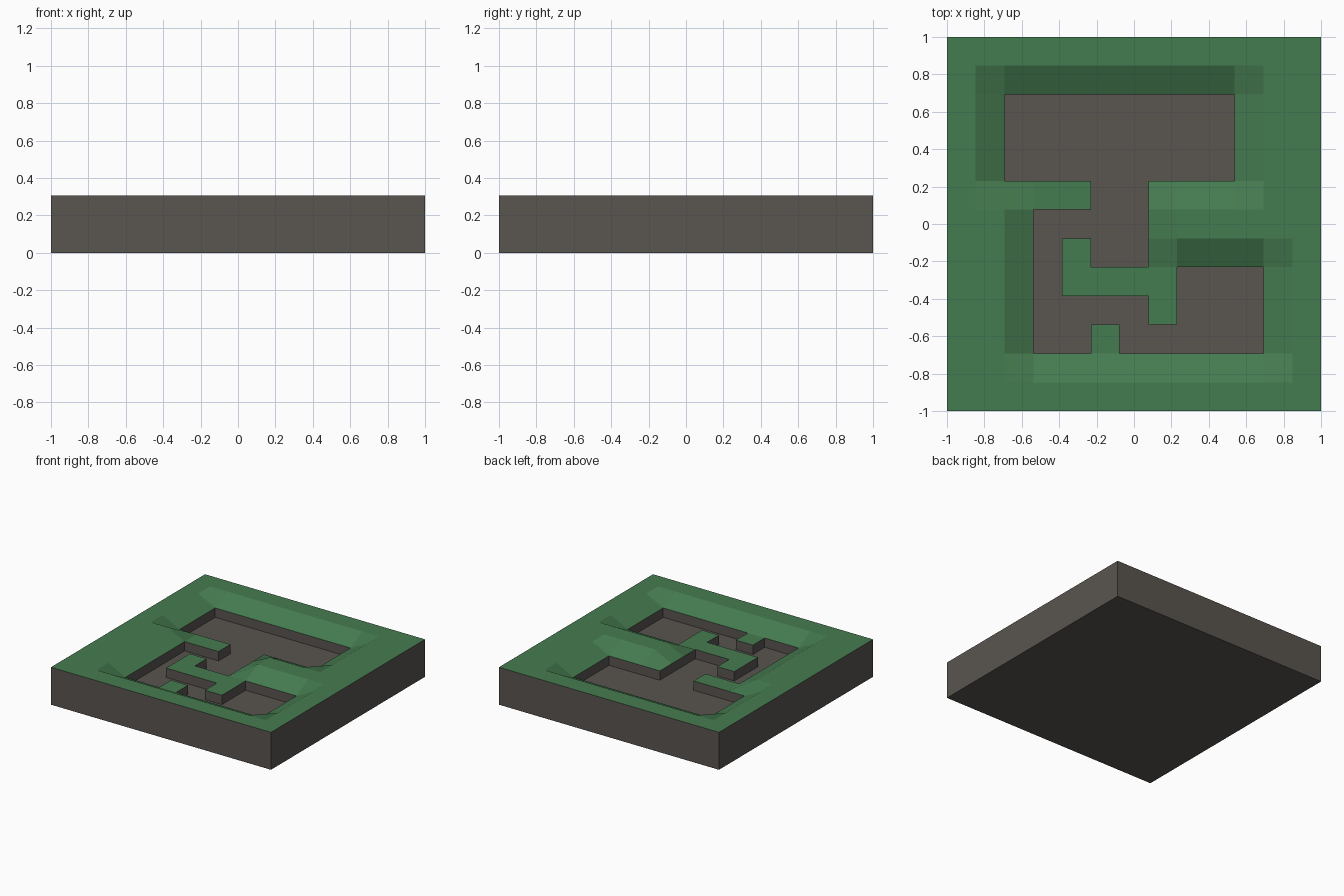
import bpy, bmesh

if "Cube" in bpy.data.objects:
    bpy.data.objects.remove(bpy.data.objects["Cube"])

N = 13                  # cells per side
C = 2 / N               # cell size
TOP, RIM, BED = 2 * C, 1.5 * C, C

# Sunken areas as cell rectangles: x0, x1, y0, y1
POOLS = [
    (2, 10, 8, 11),     # upper pool
    (5, 7, 5, 8),       # stem below the upper pool
    (3, 7, 6, 7),       # link to the left channel
    (3, 4, 2, 7),       # left channel
    (3, 7, 3, 4),       # lower channel
    (3, 5, 2, 3),
    (6, 11, 2, 3),
    (8, 11, 2, 5),      # right pool
]
sunken = {(i, j) for x0, x1, y0, y1 in POOLS
          for i in range(x0, x1) for j in range(y0, y1)}


def corners(i, j):
    return [(i, j), (i + 1, j), (i + 1, j + 1), (i, j + 1)]


bank = {p for cell in sunken for p in corners(*cell)}


def material(name, color):
    m = bpy.data.materials.new(name)
    m.diffuse_color = (*color, 1)
    m.use_nodes = True
    m.node_tree.nodes["Principled BSDF"].inputs["Base Color"].default_value = m.diffuse_color
    return m


bm = bmesh.new()


def add_cells(cells, height, mat):
    verts = {}
    for cell in cells:
        quad = []
        for p in corners(*cell):
            if p not in verts:
                verts[p] = bm.verts.new((p[0] * C - 1, p[1] * C - 1, height(p)))
            quad.append(verts[p])
        bm.faces.new(quad).material_index = mat


# Grass surface, dipping towards the banks
land = [(i, j) for i in range(N) for j in range(N) if (i, j) not in sunken]
add_cells(land, lambda p: RIM if p in bank else TOP, 0)

# Steep bank walls and outer sides, drawn down from the open edges
open_edges = [e for e in bm.edges if e.is_boundary]
new = bmesh.ops.extrude_edge_only(bm, edges=open_edges)["geom"]
for g in new:
    if isinstance(g, bmesh.types.BMVert):
        g.co.z = 0 if max(abs(g.co.x), abs(g.co.y)) > 0.99 else BED
    elif isinstance(g, bmesh.types.BMFace):
        g.material_index = 1

# Sunken bed and underside
add_cells(sunken, lambda p: BED, 1)
add_cells([(i, j) for i in range(N) for j in range(N)], lambda p: 0, 1)
bmesh.ops.remove_doubles(bm, verts=bm.verts, dist=0.001)
bmesh.ops.recalc_face_normals(bm, faces=bm.faces)

mesh = bpy.data.meshes.new("ground_tile")
bm.to_mesh(mesh)
bm.free()
mesh.materials.append(material("grass", (0.06, 0.2, 0.08)))
mesh.materials.append(material("earth", (0.1, 0.09, 0.08)))
tile = bpy.data.objects.new("ground_tile", mesh)
bpy.context.collection.objects.link(tile)
